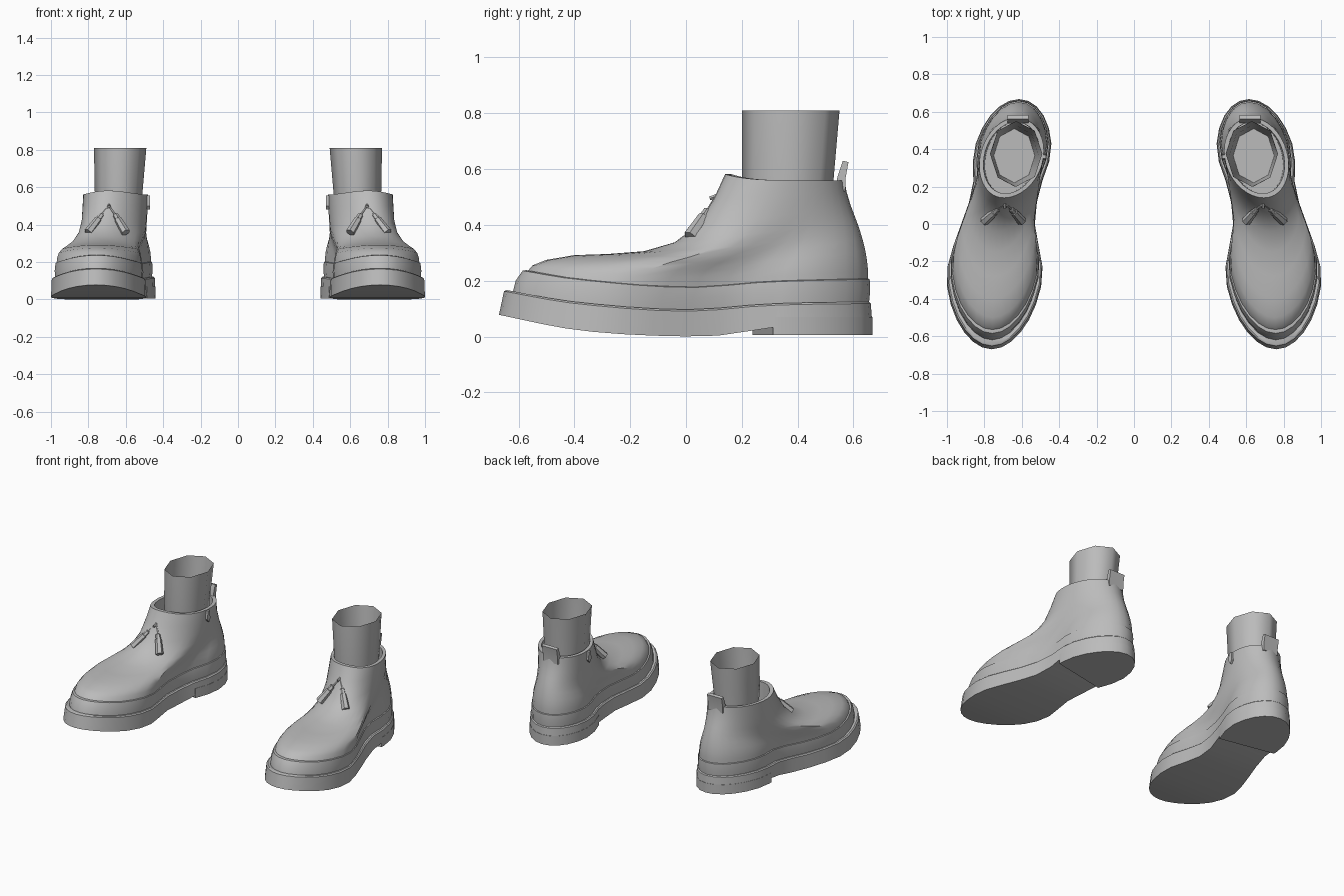
import bpy, bmesh, math
from mathutils import Vector

cube = bpy.data.objects.get("Cube")
if cube:
    bpy.data.objects.remove(cube, do_unlink=True)

grey = bpy.data.materials.new("plain_grey")
grey.use_nodes = True
COLOUR = (0.5, 0.5, 0.5, 1)
grey.diffuse_color = COLOUR
grey.node_tree.nodes["Principled BSDF"].inputs["Base Color"].default_value = COLOUR

N = 36  # points around each boot section


def curve(points, v):
    """Smooth curve through (position, value) points."""
    v = min(max(v, points[0][0]), points[-1][0])
    k = 0
    while k < len(points) - 2 and v > points[k + 1][0]:
        k += 1

    def slope(i):
        a, b = points[max(i - 1, 0)], points[min(i + 1, len(points) - 1)]
        return (b[1] - a[1]) / (b[0] - a[0])
    (x0, y0), (x1, y1) = points[k], points[k + 1]
    h = x1 - x0
    u = (v - x0) / h
    return (y0 * (1 + 2 * u) * (1 - u) ** 2 + y1 * u * u * (3 - 2 * u)
            + h * u * (1 - u) * (slope(k) * (1 - u) - slope(k + 1) * u))


# Foot shape: width from toe to heel, centre line, sole heights along y
WIDTH = [(0, .295), (.12, .3), (.3, .28), (.5, .197), (.65, .19), (.8, .258), (1, .3)]
CENTRE = [(-.66, .76), (-.27, .745), (0, .727), (.2, .68), (.4, .648), (.67, .615)]
SOLE_TOP = [(-.66, .17), (-.4, .125), (0, .097), (.3, .118), (.67, .125)]
SOLE_LOW = [(-.67, .078), (-.4, .025), (-.1, .003), (.15, .006), (.31, .035), (.67, .04)]
BAND_TOP = [(-.6, .243), (-.4, .21), (0, .18), (.3, .2), (.67, .21)]


def ring(front, back, inset, height, blend=0.0):
    """Foot outline; blend moves its width toward the collar oval."""
    pts = []
    for i in range(N):
        t = 2 * math.pi * i / N
        s = (1 - math.cos(t)) / 2
        y = front + (back - front) * s
        w = (curve(WIDTH, s) - inset) * (1 - blend) + (.17 - inset) * blend
        pts.append(Vector((curve(CENTRE, y) + w * math.sin(t), y, height(s, y))))
    return pts


def tilted(zf, zb, sag, power=1):
    return lambda s, y: zf + (zb - zf) * (1 - (1 - s) ** power) - sag * 4 * s * (1 - s)


def along(table, lift=0.0):
    return lambda s, y: curve(table, y) + lift


def finish(bm, name, angle=35):
    bmesh.ops.recalc_face_normals(bm, faces=bm.faces)
    me = bpy.data.meshes.new(name)
    bm.to_mesh(me)
    bm.free()
    me.materials.append(grey)
    for p in me.polygons:
        p.use_smooth = True
    me.set_sharp_from_angle(angle=math.radians(angle))
    ob = bpy.data.objects.new(name, me)
    bpy.context.collection.objects.link(ob)
    ob.modifiers.new("other_foot", 'MIRROR').use_mirror_merge = False
    return ob


def loft(rings, cap_start=True, cap_end=True):
    """Skin rings; caps are strips running across the foot."""
    bm = bmesh.new()
    rows = [[bm.verts.new(p) for p in r] for r in rings]
    n = len(rows[0])
    for a, b in zip(rows, rows[1:]):
        for i in range(n):
            j = (i + 1) % n
            bm.faces.new((a[i], a[j], b[j], b[i]))
    for row, wanted in ((rows[0], cap_start), (rows[-1], cap_end)):
        if wanted:
            for i in range(n // 2):
                quad = [row[i], row[i + 1], row[n - i - 1], row[(n - i) % n]]
                bm.faces.new(list(dict.fromkeys(quad)))
    return bm


# Sole with a slightly flared wall
finish(loft([ring(-.67, .668, 0, along(SOLE_LOW)),
             ring(-.652, .662, .004, along(SOLE_TOP, -.006)),
             ring(-.642, .655, .012, along(SOLE_TOP))]), "sole")

# Heel block with a slanted front
bm = loft([ring(-.67, .668, 0, lambda s, y: .005), ring(-.668, .668, 0, lambda s, y: .07)])
cut = bmesh.ops.bisect_plane(bm, geom=bm.verts[:] + bm.edges[:] + bm.faces[:],
                             plane_co=(.5, .24, 0), plane_no=(.2, -1, 0), clear_outer=True)
bmesh.ops.holes_fill(bm, edges=[e for e in bm.edges if e.is_boundary])
finish(bm, "heel_block")

# Raised band between sole and upper
finish(loft([ring(-.622, .655, .024, along(SOLE_TOP, -.01)),
             ring(-.61, .66, .02, along(SOLE_TOP, .04)),
             ring(-.585, .658, .024, along(BAND_TOP, -.004)),
             ring(-.572, .65, .036, along(BAND_TOP))]), "band")

# Upper: front y, front z, back y, back z, side sag, blend toward collar
UPPER = [(-.575, .225, .652, .2, .035, 0), (-.55, .255, .652, .24, .035, .04),
         (-.5, .275, .648, .275, .036, .12), (-.4, .292, .642, .31, .036, .3),
         (-.28, .296, .632, .35, .03, .55), (-.15, .306, .62, .39, .02, .8),
         (-.04, .338, .605, .43, .01, .92), (.04, .4, .59, .47, .005, 1),
         (.1, .495, .575, .52, .002, 1)]
rings = [ring(yf, yb, .03 * (1 - b), tilted(zf, zb, sag), b)
         for yf, zf, yb, zb, sag, b in UPPER]
rings += [ring(.14, .568, 0, tilted(.582, .56, 0, 6), 1),
          ring(.163, .545, .022, tilted(.582, .56, 0, 6), 1),
          ring(.163, .545, .03, lambda s, y: .3, 1)]
finish(loft(rings, cap_start=False), "upper")


# Sock: eight-sided open tube
def oval(x, y, z, rx, ry):
    return [Vector((x + rx * math.sin(k * math.pi / 4), y - ry * math.cos(k * math.pi / 4), z))
            for k in range(8)]


finish(loft([oval(.64, .365, .31, .11, .145), oval(.638, .365, .58, .128, .165),
             oval(.63, .375, .81, .14, .175)], cap_end=False), "sock", 60)


def rod(start, end, profile, name, sides=6):
    """Round part along a line; profile gives (fraction, radius)."""
    start, end = Vector(start), Vector(end)
    q = (end - start).to_track_quat('Z', 'Y')
    rings = [[start.lerp(end, f) + q @ Vector((r * math.cos(k * math.tau / sides),
                                               r * math.sin(k * math.tau / sides), 0))
              for k in range(sides)] for f, r in profile]
    finish(loft(rings), name)


# Tassels hanging from a knot on the instep
KNOT = (.69, .108, .5)
rod((.69, .085, .495), (.69, .125, .51), [(0, .008), (1, .008)], "knot")
for name, top, tip in (("outer", (.727, .08, .455), (.8, .015, .358)),
                       ("inner", (.657, .08, .455), (.6, .015, .358))):
    rod(KNOT, top, [(0, .006), (1, .006)], name + "_cord")
    rod(top, tip, [(0, .01), (.03, .015), (.25, .016), (.27, .02), (1, .025)],
        name + "_tassel")


def strip(section, x0, x1, name):
    """Flat part: a y-z section extruded along x."""
    finish(loft([[Vector((x, y, z)) for y, z in section] for x in (x0, x1)]), name)


# Pull tab at the back of the collar
strip([(.538, .52), (.57, .52), (.572, .57), (.582, .625), (.562, .63), (.542, .57)],
      .565, .675, "pull_tab")
# Small zip pull on the inner side
strip([(.35, .555), (.37, .555), (.375, .5), (.36, .48), (.345, .5), (.345, .52)],
      .47, .49, "zip_pull")
